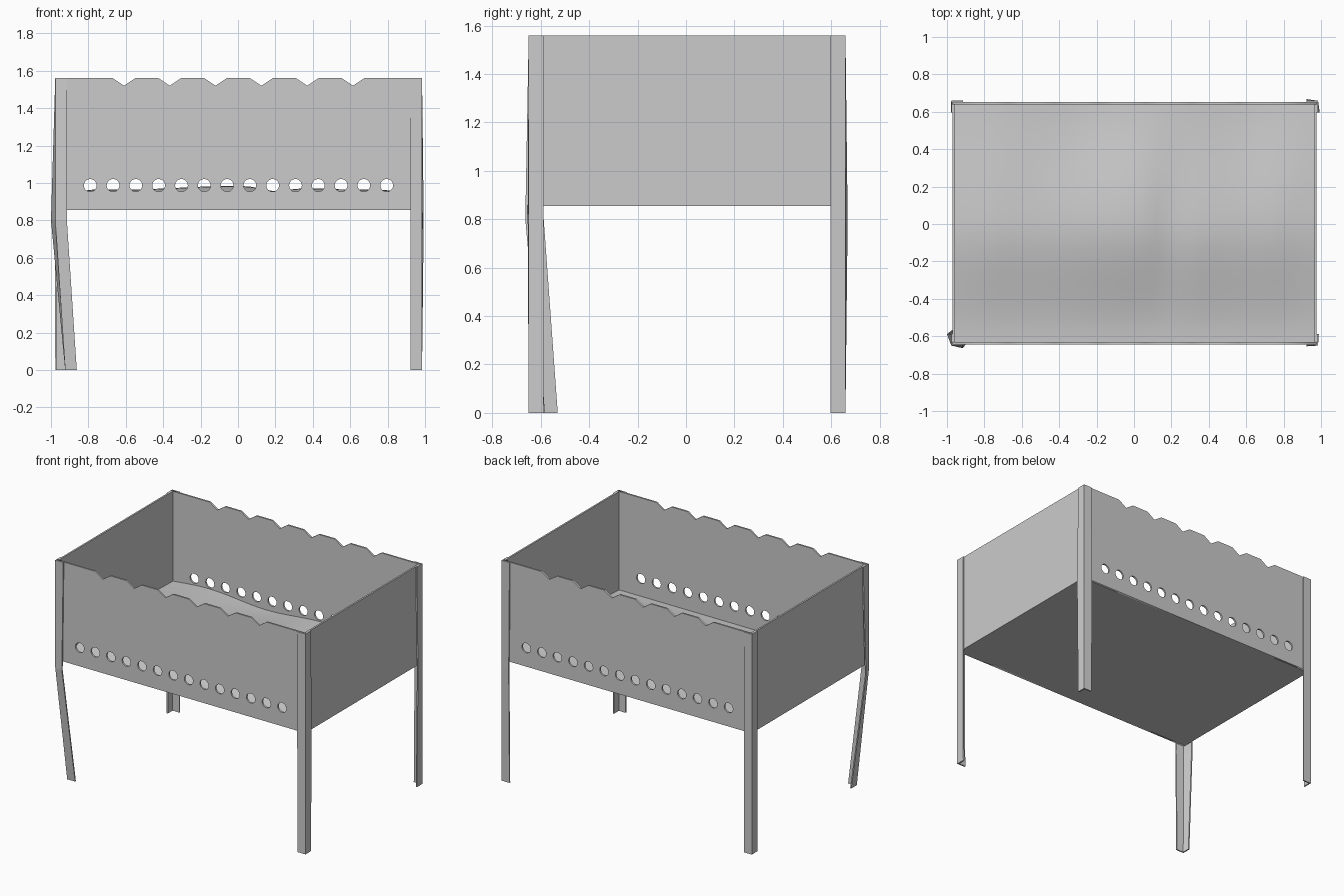
import bpy, bmesh, math

if "Cube" in bpy.data.objects:
    bpy.data.objects.remove(bpy.data.objects["Cube"])

X0, X1, Y0, Y1 = -0.970, 0.977, -0.643, 0.652   # outer box
Z0, Z1, T = 0.855, 1.56, 0.012                  # bottom, rim, sheet thickness


def add_mesh(name, bm):
    bmesh.ops.recalc_face_normals(bm, faces=bm.faces)
    me = bpy.data.meshes.new(name)
    bm.to_mesh(me)
    bm.free()
    ob = bpy.data.objects.new(name, me)
    bpy.context.collection.objects.link(ob)
    return ob


def box(name, x0, x1, y0, y1, z0, z1):
    bm = bmesh.new()
    bmesh.ops.create_cube(bm, size=1)
    for v in bm.verts:
        v.co = (x1 if v.co.x > 0 else x0, y1 if v.co.y > 0 else y0, z1 if v.co.z > 0 else z0)
    return add_mesh(name, bm)


def long_wall(name, y):
    # sheet with V notches on the rim and a row of air holes
    outline = [(X0, Z0), (X1, Z0), (X1, Z1)]
    for i in reversed(range(6)):
        x = -0.61 + i * 0.245
        outline += [(x + 0.06, Z1), (x, Z1 - 0.04), (x - 0.06, Z1)]
    outline.append((X0, Z1))
    loops = [outline]
    for i in range(14):
        cx = -0.79 + i * 1.585 / 13
        loops.append([(cx + 0.034 * math.cos(a * math.pi / 10),
                       0.987 + 0.034 * math.sin(a * math.pi / 10)) for a in range(20)])
    cu = bpy.data.curves.new(name, 'CURVE')
    cu.dimensions = '2D'
    cu.fill_mode = 'BOTH'
    cu.extrude = T / 2
    for loop in loops:
        sp = cu.splines.new('POLY')
        sp.points.add(len(loop) - 1)
        for p, (x, z) in zip(sp.points, loop):
            p.co = (x, z, 0, 1)
        sp.use_cyclic_u = True
    ob = bpy.data.objects.new(name, cu)
    bpy.context.collection.objects.link(ob)
    ob.rotation_euler.x = math.pi / 2
    ob.location.y = y
    bpy.ops.object.select_all(action='DESELECT')
    ob.select_set(True)
    bpy.context.view_layer.objects.active = ob
    bpy.ops.object.convert(target='MESH')


def leg(name, cx, cy, sections):
    # angle-iron leg: section = height, corner shift x/y, outward flare of each flange
    sx, sy = (1 if cx < 0 else -1), (1 if cy < 0 else -1)
    w, t = 0.062, 0.009
    bm = bmesh.new()
    rings = []
    for z, ox, oy, fa, fb in sections:
        prof = [(0, 0), (w, -fa), (w, t - fa), (t, t), (t - fb, w), (-fb, w)]
        rings.append([bm.verts.new((cx + sx * (ox + x), cy + sy * (oy + y), z)) for x, y in prof])
    for a, b in zip(rings, rings[1:]):
        for i in range(6):
            j = (i + 1) % 6
            bm.faces.new((a[i], a[j], b[j], b[i]))
    for r in (rings[0], rings[-1]):
        bm.faces.new(r[:4])
        bm.faces.new((r[0], r[3], r[4], r[5]))
    add_mesh(name, bm)


# sheet metal box
long_wall("front_wall", Y0 + T / 2)
long_wall("back_wall", Y1 - T / 2)
box("left_wall", X0, X0 + T, Y0 + T, Y1 - T, Z0, Z1)
box("right_wall", X1 - T, X1, Y0 + T, Y1 - T, Z0, Z1)
box("bottom_plate", X0, X1, Y0, Y1, Z0, Z0 + 0.006)


# uneven ash bed, low at the front and highest along the middle
def ash_height(x, y):
    t = (y - Y0) / (Y1 - Y0)
    ridge = 0.975 + 0.010 * math.sin(5 * x + 1.5) - 0.025 * math.exp(-((x - 0.2) / 0.1) ** 2)
    if t < 0.5:
        s, edge = t / 0.5, 0.863
    else:
        s, edge = (1 - t) / 0.5, 0.93 + 0.015 * math.sin(7 * x)
    s = s * s * (3 - 2 * s)
    return edge + (ridge - edge) * s - 0.03 * max(0, abs(x) - 0.75) / 0.2 * s


bm = bmesh.new()
bmesh.ops.create_grid(bm, x_segments=32, y_segments=20, size=1)
for v in bm.verts:
    x = X0 + T + (v.co.x + 1) / 2 * (X1 - X0 - 2 * T)
    y = Y0 + T + (v.co.y + 1) / 2 * (Y1 - Y0 - 2 * T)
    v.co = (x, y, ash_height(x, y))
for f in bm.faces:
    f.smooth = True
add_mesh("ash_bed", bm)

# legs: the front left one is bent inward below the box
leg("front_left_leg", -0.977, -0.650,
    [(0, 0.053, 0.058, 0, 0), (0.8, 0, 0, 0.014, 0.023), (Z1, 0, 0, 0, 0)])
for name, cx, cy, f in [("front_right_leg", 0.984, -0.650, 0.004),
                        ("back_right_leg", 0.984, 0.659, 0.009),
                        ("back_left_leg", -0.977, 0.659, 0.001)]:
    leg(name, cx, cy, [(0, 0, 0, 0, 0), (0.8, 0, 0, f, f), (Z1, 0, 0, 0, 0)])
